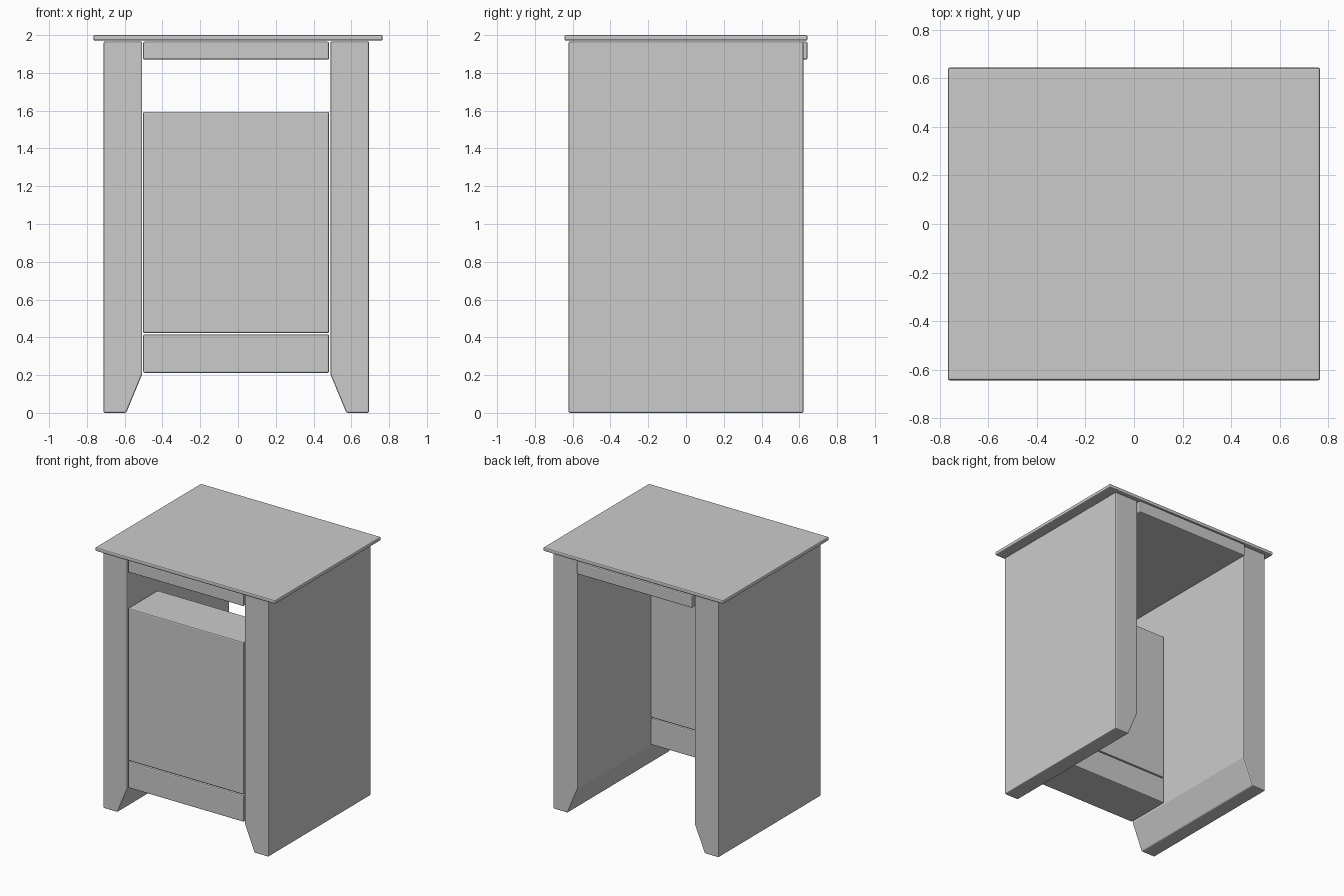
import bpy
import bmesh

cube = bpy.data.objects.get("Cube")
if cube:
    bpy.data.objects.remove(cube, do_unlink=True)

grey = bpy.data.materials.new("plain grey")
grey.use_nodes = True
grey.diffuse_color = (0.6, 0.6, 0.6, 1)
grey.node_tree.nodes["Principled BSDF"].inputs["Base Color"].default_value = (0.6, 0.6, 0.6, 1)


def extrude_profile(name, profile, y0, y1, bevel=0.008):
    """Extrude an (x, z) outline from y0 to y1 and round its edges."""
    bm = bmesh.new()
    face = bm.faces.new([bm.verts.new((x, y0, z)) for x, z in profile])
    result = bmesh.ops.extrude_face_region(bm, geom=[face])
    verts = [v for v in result["geom"] if isinstance(v, bmesh.types.BMVert)]
    bmesh.ops.translate(bm, verts=verts, vec=(0, y1 - y0, 0))
    bmesh.ops.recalc_face_normals(bm, faces=bm.faces)
    mesh = bpy.data.meshes.new(name)
    bm.to_mesh(mesh)
    bm.free()
    mesh.materials.append(grey)
    obj = bpy.data.objects.new(name, mesh)
    bpy.context.collection.objects.link(obj)
    mod = obj.modifiers.new("rounded edges", "BEVEL")
    mod.width = bevel
    mod.segments = 2
    return obj


def board(name, x0, x1, z0, z1, y0, y1):
    return extrude_profile(name, [(x0, z0), (x1, z0), (x1, z1), (x0, z1)], y0, y1)


FRONT, BACK = -0.622, 0.622
MIDDLE = -0.009  # the body sits slightly off the centre of the top

# Side walls with tapered feet
for name, side in (("right_side", -1), ("left_side", 1)):
    outline = [(0.703, 0), (0.703, 1.967), (0.498, 1.967), (0.498, 0.205), (0.583, 0)]
    extrude_profile(name, [(MIDDLE + side * x, z) for x, z in outline], FRONT, BACK)

# Overhanging top
board("table_top", -0.766, 0.766, 1.971, 2.0, -0.643, 0.643)

# Boards between the sides
left, right = MIDDLE - 0.493, MIDDLE + 0.491
board("upper_shelf", left, right, 1.87, 1.965, FRONT, 0.643)
board("cabinet_block", left, right, 0.422, 1.594, FRONT, -0.26)
board("base_block", left, right, 0.212, 0.416, FRONT, -0.26)
